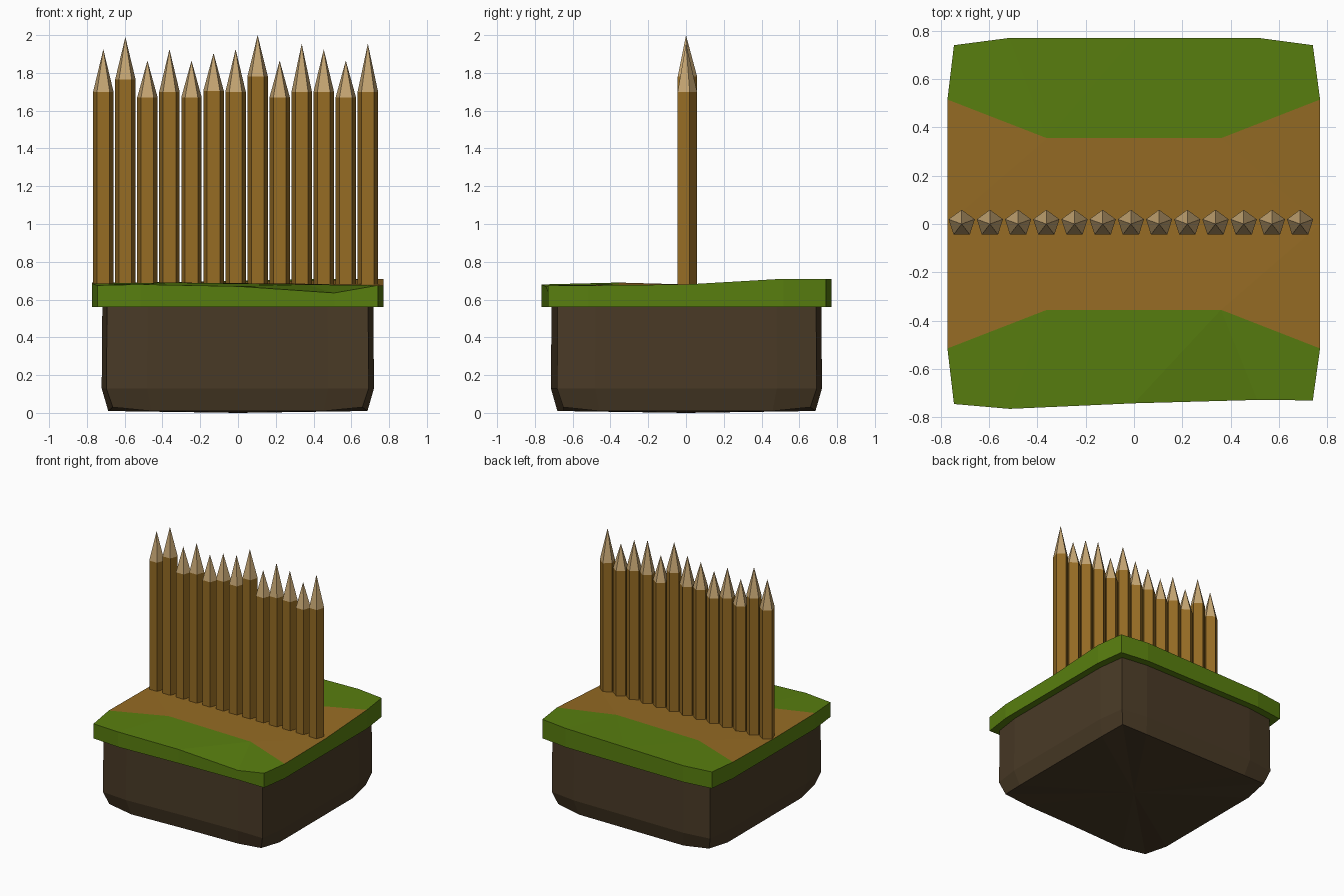
import bpy, bmesh, math

if "Cube" in bpy.data.objects:
    bpy.data.objects.remove(bpy.data.objects["Cube"])


def material(name, rgb):
    m = bpy.data.materials.new(name)
    lin = [((c / 255 + 0.055) / 1.055) ** 2.4 for c in rgb]
    m.diffuse_color = (*lin, 1)
    m.use_nodes = True
    m.node_tree.nodes["Principled BSDF"].inputs["Base Color"].default_value = m.diffuse_color
    return m


GRASS = material("grass_green", (88, 126, 15))
BROWN = material("ochre_brown", (150, 108, 36))
SOIL = material("dark_soil", (73, 58, 38))
CUT = material("cut_wood", (198, 166, 115))


def finish(name, bm, mats):
    bmesh.ops.recalc_face_normals(bm, faces=bm.faces[:])
    me = bpy.data.meshes.new(name)
    bm.to_mesh(me)
    bm.free()
    for m in mats:
        me.materials.append(m)
    ob = bpy.data.objects.new(name, me)
    bpy.context.collection.objects.link(ob)
    return ob


def bridge(bm, a, b):
    n = len(a)
    for i in range(n):
        bm.faces.new((a[i], a[(i + 1) % n], b[(i + 1) % n], b[i]))


# Bulged square outline shared by turf and soil: x, y, turf top height
plan = [(0.77, 0, 0.68), (0.77, 0.515, 0.71), (0.74, 0.74, 0.71), (0.515, 0.77, 0.71),
        (0, 0.77, 0.70), (-0.515, 0.77, 0.69), (-0.745, 0.74, 0.69), (-0.772, 0.515, 0.69),
        (-0.772, 0, 0.68), (-0.772, -0.515, 0.685), (-0.745, -0.745, 0.675),
        (-0.515, -0.765, 0.68), (0, -0.742, 0.67), (0.51, -0.728, 0.635),
        (0.74, -0.73, 0.675), (0.77, -0.515, 0.675)]

# Turf slab with a worn path across the middle
bm = bmesh.new()
top = [bm.verts.new(p) for p in plan]
low = [bm.verts.new((x, y, 0.56)) for x, y, z in plan]
rim = [bm.verts.new((x * 0.9, y * 0.9, 0.56)) for x, y, z in plan]
bridge(bm, low, top)
bridge(bm, rim, low)
nr, nl = bm.verts.new((0.36, 0.355, 0.70)), bm.verts.new((-0.36, 0.355, 0.69))
sr, sl = bm.verts.new((0.36, -0.355, 0.68)), bm.verts.new((-0.36, -0.355, 0.69))
t = top
for f in [(t[1], t[2], t[3], nr), (nr, t[3], t[4]), (nr, t[4], nl), (nl, t[4], t[5]),
          (nl, t[5], t[6], t[7]), (t[9], t[10], t[11], sl), (sl, t[11], t[12]),
          (sl, t[12], sr), (sr, t[12], t[13]), (sr, t[13], t[14], t[15])]:
    bm.faces.new(f)
for f in [(t[0], t[1], nr), (t[0], nr, nl, t[8]), (t[8], nl, t[7]),
          (t[0], sr, t[15]), (t[0], t[8], sl, sr), (t[8], t[9], sl)]:
    bm.faces.new(f).material_index = 1
finish("turf_with_path", bm, [GRASS, BROWN])

# Soil block with a chamfered foot
bm = bmesh.new()
rings = []
for s, z in ((0.93, 0.60), (0.935, 0.13), (0.89, 0.03)):
    ring = []
    for x, y, _ in plan:
        corner = abs(x) > 0.7 and abs(y) > 0.7
        ring.append(bm.verts.new((x * s, y * s, z if corner or z > 0.05 else 0.01)))
    rings.append(ring)
bridge(bm, rings[0], rings[1])
bridge(bm, rings[1], rings[2])
bm.faces.new(rings[0])
centre = bm.verts.new((0, 0, 0))
for i in range(16):
    bm.faces.new((rings[2][i], rings[2][(i + 1) % 16], centre))
finish("soil_block", bm, [SOIL])

# Palisade of pentagonal sharpened stakes: shoulder and tip heights
heights = [(1.70, 1.925), (1.765, 1.99), (1.67, 1.865), (1.70, 1.925), (1.67, 1.865),
           (1.705, 1.905), (1.70, 1.925), (1.78, 2.0), (1.67, 1.865), (1.70, 1.955),
           (1.70, 1.925), (1.67, 1.865), (1.70, 1.955)]
for i, (shoulder, tip) in enumerate(heights):
    cx = -0.713 + i * 0.1167
    bm = bmesh.new()
    a, b = [[bm.verts.new((cx + 0.057 * math.cos(math.radians(90 + 72 * k)),
                           0.057 * math.sin(math.radians(90 + 72 * k)) + 0.002, z))
             for k in range(5)] for z in (0.62, shoulder)]
    bridge(bm, a, b)
    bm.faces.new(a)
    apex = bm.verts.new((cx, 0, tip))
    for k in range(5):
        bm.faces.new((b[k], b[(k + 1) % 5], apex)).material_index = 1
    finish(f"stake_{i + 1}", bm, [BROWN, CUT])
